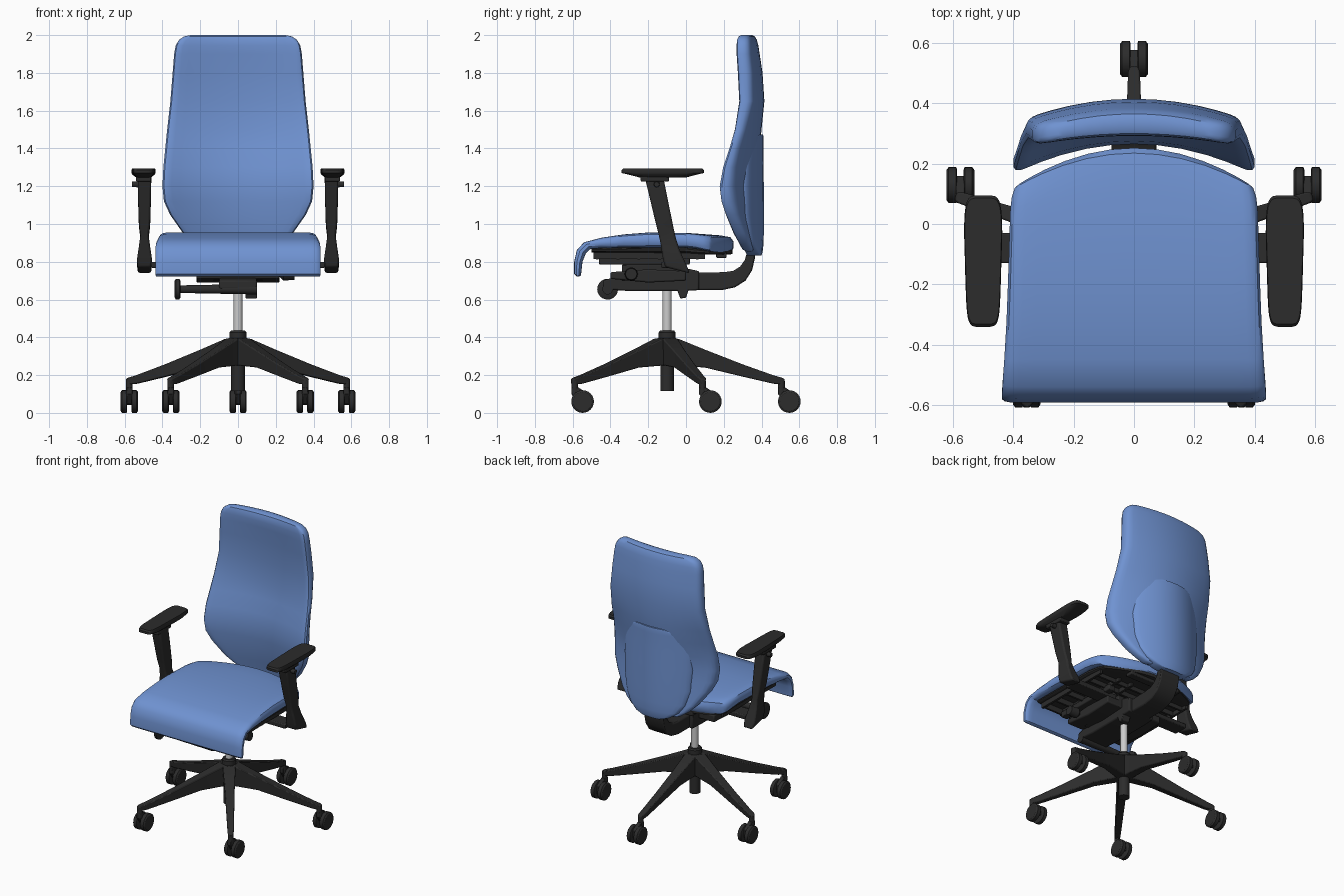
import bpy, bmesh, math
from mathutils import Vector


def material(name, col):
    m = bpy.data.materials.new(name)
    m.diffuse_color = (*col, 1)
    return m


BLUE = material("blue_fabric", (0.16, 0.29, 0.64))
BLACK = material("black_plastic", (0.025, 0.025, 0.025))


def loft(name, rings, mat=BLACK, bevel=0):
    """Skin a list of equal closed rings; ends are capped with quad strips."""
    bm = bmesh.new()
    vs = [[bm.verts.new(p) for p in r] for r in rings]
    n = len(vs[0])
    for a, b in zip(vs, vs[1:]):
        for i in range(n):
            j = (i + 1) % n
            bm.faces.new((a[i], a[j], b[j], b[i]))
    for r in (vs[0], vs[-1]):
        for i in range(n // 2 - 1):
            bm.faces.new((r[i], r[i + 1], r[n - 2 - i], r[n - 1 - i]))
    bmesh.ops.recalc_face_normals(bm, faces=bm.faces)
    me = bpy.data.meshes.new(name)
    bm.to_mesh(me)
    bm.free()
    ob = bpy.data.objects.new(name, me)
    bpy.context.collection.objects.link(ob)
    if mat:
        me.materials.append(mat)
    if bevel:
        b = ob.modifiers.new("bevel", 'BEVEL')
        b.width, b.segments, b.limit_method = bevel, 2, 'ANGLE'
        b.angle_limit = math.radians(40)
    return ob


def box(name, x0, x1, y0, y1, z0, z1, bevel=0.006):
    return loft(name, [[(x0, y0, z), (x1, y0, z), (x1, y1, z), (x0, y1, z)] for z in (z0, z1)],
                bevel=bevel)


def tube(name, p0, p1, prof, mat=BLACK, n=24):
    """Round part from p0 to p1; prof = (fraction, radius) pairs."""
    p0, p1 = Vector(p0), Vector(p1)
    q = (p1 - p0).to_track_quat('Z', 'Y')
    rings = []
    for f, r in prof:
        rings.append([p0.lerp(p1, f) + q @ Vector((r * math.cos(a), r * math.sin(a), 0))
                      for a in (2 * math.pi * i / n for i in range(n))])
    return loft(name, rings, mat)


def prism(name, side_pairs, x0, x1, bevel=0.008):
    """Bar of width x0..x1 following paired (y, z) lower and upper points."""
    return loft(name, [[(x0, *a), (x1, *a), (x1, *b), (x0, *b)] for a, b in side_pairs], bevel=bevel)


# Cushion cross-section: across position and thickness fraction, rounded at the edges
HALF = [(0, 1), (.2, 1), (.4, 1), (.6, 1), (.77, 1), (.88, 1), (.94, .95), (.98, .75), (1, .35)]
ACROSS = [(-u, t) for u, t in HALF[:0:-1]] + HALF


def cushion(name, rows, point, mat=BLUE):
    rings = []
    for row in rows:
        rings.append([point(row, u, t) for u, t in ACROSS] +
                     [point(row, u, -t) for u, t in reversed(ACROSS)])
    return loft(name, rings, mat)


# Seat cushion: top y, top z, bottom y, bottom z, half width, corner setback
seat_rows = [(-.578, .722, -.565, .722, .432, 0), (-.592, .735, -.556, .728, .438, 0),
             (-.592, .80, -.548, .80, .438, 0), (-.578, .862, -.53, .845, .437, 0),
             (-.54, .903, -.505, .868, .435, 0), (-.45, .927, -.45, .872, .43, 0),
             (-.33, .945, -.33, .875, .423, 0), (-.2, .955, -.2, .875, .418, 0),
             (0, .953, 0, .875, .412, .01), (.1, .946, .1, .868, .41, .05),
             (.18, .94, .18, .858, .405, .09), (.235, .93, .235, .853, .395, .115),
             (.252, .908, .25, .868, .382, .12)]


def seat_point(row, u, t):
    yt, zt, yb, zb, hw, cut = row
    k = (1 + t) / 2
    return (hw * u, yb + (yt - yb) * k - cut * u * u, zb + (zt - zb) * k)


cushion("seat_cushion", seat_rows, seat_point)

# Backrest: z, half width, edge front y, edge back y, front bow, back bow
back_rows = [(.855, .16, .32, .345, .02, .02), (.865, .19, .295, .35, .02, .02),
             (.90, .24, .275, .335, .035, .035), (.95, .29, .245, .315, .05, .05),
             (1.05, .36, .20, .27, .08, .09), (1.12, .392, .175, .25, .095, .11),
             (1.2, .40, .165, .24, .10, .115), (1.3, .395, .185, .25, .09, .12),
             (1.4, .385, .22, .275, .08, .115), (1.5, .375, .25, .31, .065, .09),
             (1.65, .358, .275, .35, .045, .065), (1.8, .346, .268, .345, .04, .06),
             (1.9, .338, .262, .335, .035, .055), (1.945, .33, .262, .333, .03, .05),
             (1.975, .312, .266, .33, .028, .045), (1.993, .285, .275, .325, .025, .04),
             (2.0, .25, .29, .315, .025, .035)]


def back_point(row, u, t):
    z, hw, yf, yb, df, db = row
    k, bow = (1 + t) / 2, 1 - u * u
    f, b = yf + df * bow, yb + db * bow
    return (hw * u, f + (b - f) * k, z)


cushion("backrest", back_rows, back_point)

# Rear panel: z, half width, rear centre y
panel_rows = [(.832, .07, .398), (.85, .13, .405), (.89, .19, .41), (.95, .235, .412),
              (1.05, .262, .412), (1.2, .27, .412), (1.32, .262, .41), (1.39, .242, .41),
              (1.435, .21, .41), (1.46, .17, .41), (1.475, .10, .408)]


def panel_point(row, u, t):
    z, hw, yc = row
    x = hw * u
    return (x, yc - .10 * (x / .27) ** 2 - .035 * (1 - t), z)


cushion("rear_panel", panel_rows, panel_point)

# Seat pan and its underside ribs
pan_rows = [(-.5, .872, -.5, .85, .39, 0), (0, .88, 0, .845, .38, .01),
            (.16, .87, .16, .838, .375, .08), (.245, .862, .245, .84, .36, .12)]
cushion("seat_pan", pan_rows, seat_point, BLACK)
for i, y in enumerate((-.47, -.36, -.25, -.14, -.03, .06)):
    box(f"pan_cross_rib_{i}", -.36, .36, y - .007, y + .007, .812, .86, 0)
for i, x in enumerate((-.355, -.2, -.1, .1, .2, .355)):
    box(f"pan_long_rib_{i}", x - .008, x + .008, -.49, .1, .815, .86, 0)
box("pan_rear_rib", -.2, .2, .16, .215, .82, .85)

# Tilt mechanism
prism("mechanism_housing", [((-.44, .655), (-.44, .70)), ((-.3, .645), (-.3, .745)),
                            ((-.02, .645), (-.02, .77)), ((.07, .65), (.07, .75))], -.1, .1)
box("mechanism_top", -.13, .13, -.34, .0, .70, .785)
prism("mechanism_tub", [((-.4, .71), (-.4, .745)), ((-.2, .69), (-.2, .76)),
                        ((0, .70), (0, .75))], -.22, .22)
for s in (-1, 1):
    box("slide_rail", s * .2 - .025, s * .2 + .025, -.46, .02, .785, .825)
box("arm_crossbar", -.46, .46, -.13, -.03, .768, .80)
tube("tension_bar", (-.31, -.415, .655), (.1, -.415, .655), [(0, .02), (1, .028)])
tube("tension_knob", (-.335, -.415, .655), (-.305, -.415, .655),
     [(0, .045), (.2, .055), (.8, .055), (1, .045)])
tube("height_lever", (.1, -.29, .735), (.3, -.29, .735), [(0, .015), (.6, .015), (.7, .035), (1, .03)])
prism("release_block", [((-.05, .66), (-.05, .70)), ((-.03, .605), (.02, .70)),
                        ((0, .61), (.03, .70))], .04, .1, .004)

# Curved back support arm
prism("back_support", [((.04, .65), (.04, .742)), ((.19, .65), (.2, .745)), ((.26, .665), (.25, .752)),
                       ((.315, .70), (.287, .775)), ((.35, .755), (.312, .81)),
                       ((.365, .82), (.325, .86)), ((.37, .93), (.33, .95))], -.075, .075)


# Armrests
def pad_ring(cx, z, k):
    pts = []
    for i in range(32):
        a = 2 * math.pi * (i + .5) / 32
        c, s = math.cos(a), math.sin(a)
        y = math.copysign(abs(s) ** .35, s)
        x = math.copysign(abs(c) ** .35, c) * (.062 + .006 * y * (1 - abs(y)) - .006 * (y < 0) * abs(y))
        pts.append((cx + x * k, -.123 + .218 * y * (k if k > .95 else k * .9), z))
    return pts


for s in (-1, 1):
    cx = s * .5
    loft("armrest_pad", [pad_ring(cx, z, k) for z, k in
                         ((1.245, .6), (1.262, .94), (1.27, 1), (1.286, 1), (1.295, .96))])
    # y centre, z, half x, half y
    stem = [(-.045, .755, .036, .065), (-.06, .80, .04, .062), (-.082, .87, .03, .05),
            (-.098, .93, .022, .046), (-.115, 1.0, .03, .047), (-.15, 1.16, .035, .05),
            (-.17, 1.25, .036, .052)]
    loft("armrest_stem", [[(s * .495 + a * hx, y + b * hy, z - b * hy * .25)
                           for a, b in ((-1, -1), (1, -1), (1, 1), (-1, 1))]
                          for y, z, hx, hy in stem], bevel=.01)
    box("armrest_bracket", cx - .04, cx + .04, -.24, -.09, 1.225, 1.255)
    tube("armrest_button", (s * .5, -.155, 1.21), (s * .56, -.155, 1.21), [(0, .018), (1, .014)], n=12)

# Column and hub
HY = -.1
tube("gas_lift", (0, HY, .40), (0, HY, .68), [(0, .024), (1, .024)], None)
tube("base_hub", (0, HY, .115), (0, HY, .435),
     [(0, .036), (.45, .036), (.5, .055), (.84, .055), (.86, .045), (.97, .045), (1, .038)])

# Five star legs with twin-wheel casters; leg = distance, bottom z, top z, half width
leg = [(.0, .25, .40, .045), (.06, .25, .392, .042), (.2, .24, .335, .034), (.4, .192, .257, .027),
       (.56, .155, .20, .022), (.605, .15, .187, .02), (.622, .15, .18, .014)]
for i in range(5):
    a = math.radians(90 + 72 * i)
    d, w = Vector((math.cos(a), math.sin(a), 0)), Vector((-math.sin(a), math.cos(a), 0))
    c = Vector((0, HY, 0))
    rings = []
    for r, zb, zt, h in leg:
        p = c + d * r
        rings.append([p + w * e * h + Vector((0, 0, z))
                      for e, z in ((-.8, zb), (.8, zb), (1, zt), (-1, zt))])
    loft(f"base_leg_{i}", rings, bevel=.006)
    px, py, _ = c + d * .605
    wy = py + .042
    tube(f"caster_pin_{i}", (px, py, .10), (px, py, .17), [(0, .018), (1, .018)], n=16)
    prism(f"caster_fork_{i}", [((py - .018, .10), (py - .018, .135)), ((py + .02, .05), (py + .02, .135)),
                               ((wy + .03, .04), (wy + .03, .10))], px - .014, px + .014, .004)
    for s in (-1, 1):
        tube(f"caster_wheel_{i}", (px + s * .011, wy, .06), (px + s * .046, wy, .06),
             [(0, .052), (.1, .06), (.8, .06), (1, .05)])

# Smooth shading with sharp edges kept
bpy.ops.object.select_all(action='SELECT')
bpy.context.view_layer.objects.active = bpy.data.objects["seat_cushion"]
bpy.ops.object.shade_smooth_by_angle(angle=math.radians(35))
